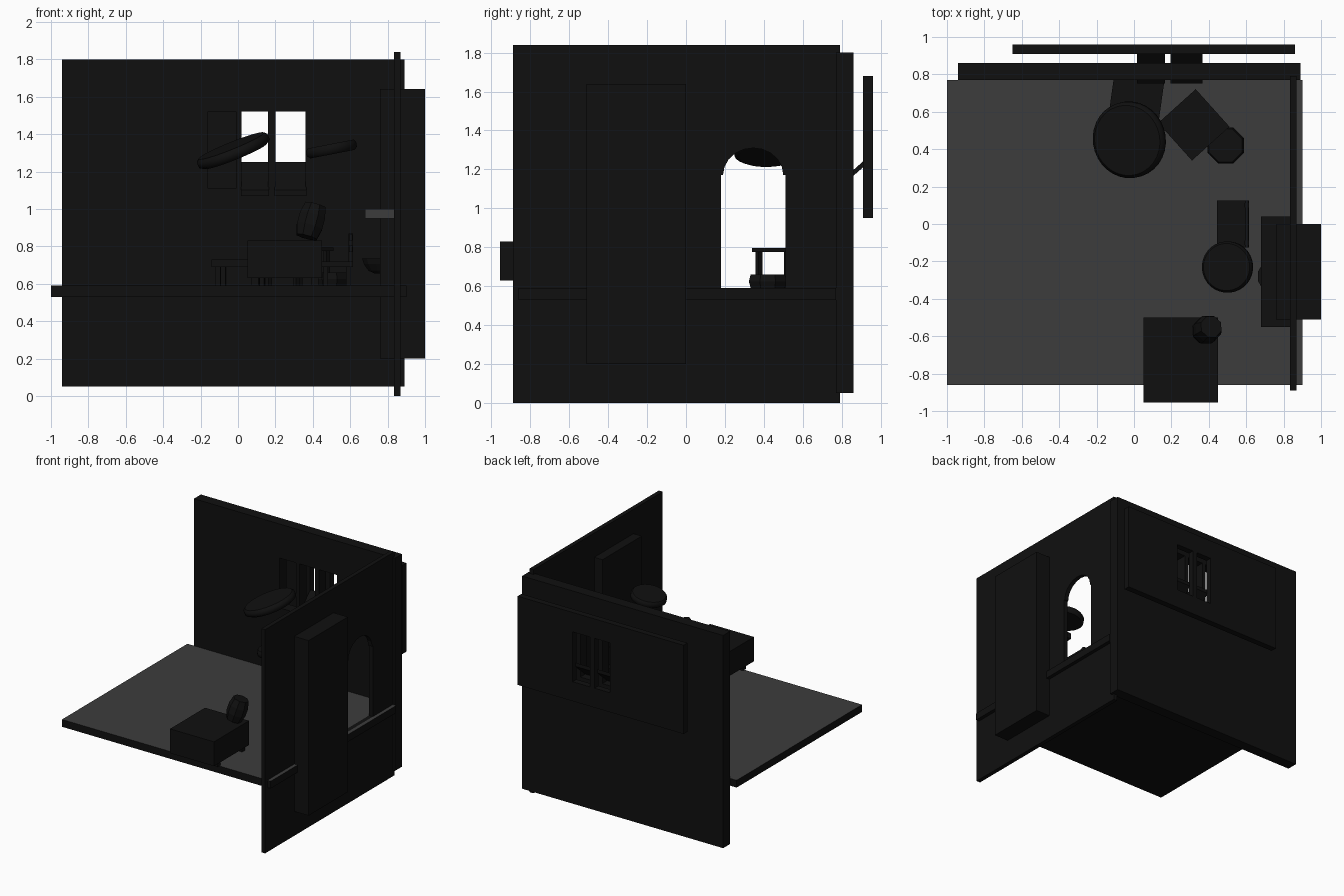
import bpy, bmesh
from math import radians, pi, sin, cos
from mathutils import Matrix, Vector

if "Cube" in bpy.data.objects:
    bpy.data.objects.remove(bpy.data.objects["Cube"])


def material(name, v):
    m = bpy.data.materials.new(name)
    m.diffuse_color = (v, v, v, 1)
    m.use_nodes = True
    m.node_tree.nodes["Principled BSDF"].inputs["Base Color"].default_value = m.diffuse_color
    return m


DARK, GREY = material("dark", 0.005), material("slate", 0.045)


def finish(name, bm, mat=DARK):
    bmesh.ops.recalc_face_normals(bm, faces=bm.faces)
    me = bpy.data.meshes.new(name)
    bm.to_mesh(me)
    bm.free()
    ob = bpy.data.objects.new(name, me)
    bpy.context.collection.objects.link(ob)
    me.materials.append(mat)
    return ob


def box(name, x, y, z, mat=DARK):
    bm = bmesh.new()
    size = [b - a for a, b in (x, y, z)]
    mid = [(a + b) / 2 for a, b in (x, y, z)]
    bmesh.ops.create_cube(bm, size=1, matrix=Matrix.Translation(mid) @ Matrix.Diagonal((*size, 1)))
    return finish(name, bm, mat)


def drum(name, profile, loc, sides, rot=(0, 0, 0), smooth=False):
    """Closed turned shape from (radius, height) pairs."""
    bm = bmesh.new()
    rings = [[bm.verts.new((r * cos(2 * pi * (i + .5) / sides), r * sin(2 * pi * (i + .5) / sides), z))
              for i in range(sides)] for r, z in profile]
    for a, b in zip(rings, rings[1:]):
        for i in range(sides):
            j = (i + 1) % sides
            bm.faces.new((a[i], a[j], b[j], b[i]))
    bm.faces.new(rings[0])
    bm.faces.new(rings[-1])
    ob = finish(name, bm)
    ob.location = loc
    ob.rotation_euler = [radians(a) for a in rot]
    if smooth:
        for p in ob.data.polygons:
            p.use_smooth = len(p.vertices) == 4
    return ob


def cut(ob, cutter):
    m = ob.modifiers.new("opening", 'BOOLEAN')
    m.object, m.operation, m.solver = cutter, 'DIFFERENCE', 'EXACT'
    cutter.hide_render = True
    cutter.hide_set(True)


def table(name, loc, w, d, h, thick, leg, turn, back=0):
    """Top on four legs, optionally with a backrest on its +x side."""
    bm = bmesh.new()

    def add(c, s):
        bmesh.ops.create_cube(bm, size=1, matrix=Matrix.Translation(c) @ Matrix.Diagonal((*s, 1)))
    add((0, 0, h - thick / 2), (w, d, thick))
    for sx in (-1, 1):
        for sy in (-1, 1):
            add((sx * (w / 2 - leg), sy * (d / 2 - leg), (h - thick) / 2), (leg, leg, h - thick))
    if back:
        for sy in (-1, 1):
            add((w / 2 - leg / 2, sy * (d / 2 - leg), h + back / 2), (leg, leg, back))
        for f in (.45, .85):
            add((w / 2 - leg / 2, 0, h + back * f), (leg * .7, d, back * .22))
    ob = finish(name, bm)
    ob.location = loc
    ob.rotation_euler.z = radians(turn)
    return ob


# floor, lighter on top
floor = box("floor", (-1, .9), (-.86, .77), (.53, .59))
floor.data.materials.append(GREY)
for p in floor.data.polygons:
    p.material_index = int(p.normal.z > .5)

# walls and outer window panel
back_wall = box("back_wall", (-.94, .89), (.77, .86), (.05, 1.8))
side_wall = box("side_wall", (.835, .87), (-.89, .79), (0, 1.84))
outer_panel = box("outer_panel", (-.65, .86), (.91, .96), (.95, 1.68))

# windows with sloping sills
for i, (a, b, through) in enumerate([(-.16, -.01, False), (.02, .16, True), (.20, .36, True)]):
    hole = box(f"window_cutter_{i}", (a, b), (.7, 1.05 if through else .9), (1.11, 1.52))
    cut(back_wall, hole)
    if through:
        cut(outer_panel, hole)
        bm = bmesh.new()
        pts = [(.75, 1.10), (.92, 1.25), (.92, 1.22), (.75, 1.07)]
        f = bm.faces.new([bm.verts.new((a - .005, y, z)) for y, z in pts])
        g = bmesh.ops.extrude_face_region(bm, geom=[f])
        bmesh.ops.translate(bm, vec=(b - a + .01, 0, 0),
                            verts=[v for v in g["geom"] if isinstance(v, bmesh.types.BMVert)])
        finish(f"window_sill_{i}", bm)

# arched opening in the side wall
bm = bmesh.new()
outline = [(.51, .59), (.51, 1.17)]
outline += [(.345 + .155 * cos(pi * i / 10), 1.17 + .14 * sin(pi * i / 10)) for i in range(11)]
outline += [(.18, 1.17), (.18, .59)]
f = bm.faces.new([bm.verts.new((.75, y, z)) for y, z in outline])
g = bmesh.ops.extrude_face_region(bm, geom=[f])
bmesh.ops.translate(bm, vec=(.25, 0, 0), verts=[v for v in g["geom"] if isinstance(v, bmesh.types.BMVert)])
cut(side_wall, finish("arch_cutter", bm))

# fireplace
box("chimney", (.76, 1), (-.51, 0), (.2, 1.64))
mantel = box("mantel", (.68, .84), (-.55, .04), (.95, 1.0))
mantel.data.materials.append(GREY)
for p in mantel.data.polygons:
    p.material_index = int(p.normal.y < -.5)
drum("hearth_bowl", [(.03, -.08), (.065, -.065), (.09, -.03), (.1, 0)], (.76, -.28, .735), 12)

# tilted round hanging discs
for n, loc, r, t, rot in [("large", (-.025, .45, 1.31), .205, .06, (6, -22, 0)),
                          ("small", (.5, -.23, 1.32), .137, .055, (0, -11, 0))]:
    drum(f"{n}_disc", [(r * .88, -t / 2), (r, -t / 4), (r, t / 4), (r * .92, t / 2)], loc, 32, rot, True)

# chest on short feet with a tilted keg on it
box("chest", (.05, .45), (-.955, -.5), (.63, .83))
for x in (.07, .39):
    for y in (-.88, -.56):
        box("chest_foot", (x, x + .04), (y, y + .04), (.59, .63))
drum("keg", [(.06, -.09), (.075, -.03), (.075, .03), (.06, .09)], (.39, -.565, .935), 8, (-10, 15, 0))

# tables, stool, bench and chair
table("square_table", (.32, .53, .59), .27, .27, .205, .02, .025, 42)
drum("octagon_stool", [(.095, 0), (.105, .035), (.095, .07)], (.49, .42, .59), 8)
table("bench", (.01, .65, .59), .27, .25, .14, .04, .03, -8)
table("chair", (.53, 0, .59), .17, .25, .13, .03, .025, 0, .15)
